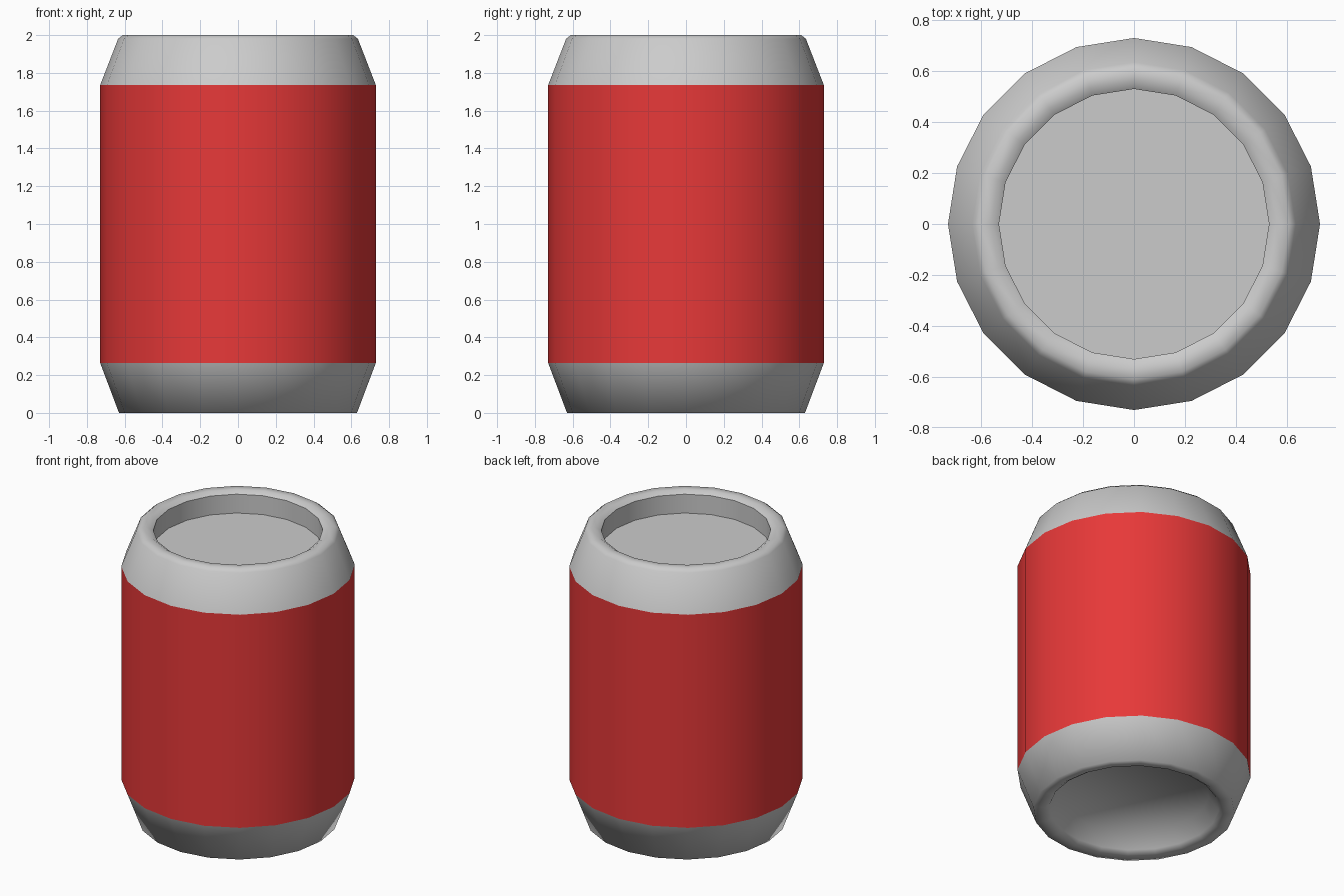
import bpy
import bmesh
from math import cos, sin, pi, radians

if "Cube" in bpy.data.objects:
    bpy.data.objects.remove(bpy.data.objects["Cube"])

SIDES = 20


def lathe(name, profile, cap=False, angle=50):
    """Spin (radius, z) points around z; optionally close the last ring."""
    bm = bmesh.new()
    rings = [[bm.verts.new((r * cos(2 * pi * i / SIDES), r * sin(2 * pi * i / SIDES), z))
              for i in range(SIDES)] for r, z in profile]
    for a, b in zip(rings, rings[1:]):
        for i in range(SIDES):
            j = (i + 1) % SIDES
            bm.faces.new((a[i], a[j], b[j], b[i]))
    if cap:
        bm.faces.new(rings[-1])
    mesh = bpy.data.meshes.new(name)
    bm.to_mesh(mesh)
    bm.free()
    obj = bpy.data.objects.new(name, mesh)
    bpy.context.collection.objects.link(obj)
    bpy.ops.object.select_all(action='DESELECT')
    obj.select_set(True)
    bpy.context.view_layer.objects.active = obj
    bpy.ops.object.shade_smooth_by_angle(angle=radians(angle))
    return obj


# Coloured middle band
band = lathe("can_body", [(0.73, 0.265), (0.73, 1.735)])
red = bpy.data.materials.new("red_paint")
red.diffuse_color = (0.8, 0.04, 0.04, 1)
red.use_nodes = True
red.node_tree.nodes["Principled BSDF"].inputs["Base Color"].default_value = red.diffuse_color
band.data.materials.append(red)

# Tapered shoulder, rounded rim and sunken lid
lathe("can_top", [(0.73, 1.735), (0.635, 1.98), (0.61, 2.0), (0.56, 2.0),
                  (0.53, 1.98), (0.53, 1.85)], cap=True)

# Tapered base, drawn from the inside out so that normals face outward
base = lathe("can_base", [(0.73, 0.265), (0.63, 0.0), (0.56, 0.0),
                          (0.53, 0.02), (0.47, 0.12)], cap=True, angle=75)
base.data.flip_normals()
for_base = bmesh.new()
for_base.from_mesh(base.data)
bmesh.ops.recalc_face_normals(for_base, faces=for_base.faces)
# The cap must face down, out of the hollow
cap_face = max(for_base.faces, key=lambda f: len(f.verts))
if cap_face.normal.z > 0:
    bmesh.ops.reverse_faces(for_base, faces=for_base.faces)
for_base.to_mesh(base.data)
for_base.free()
